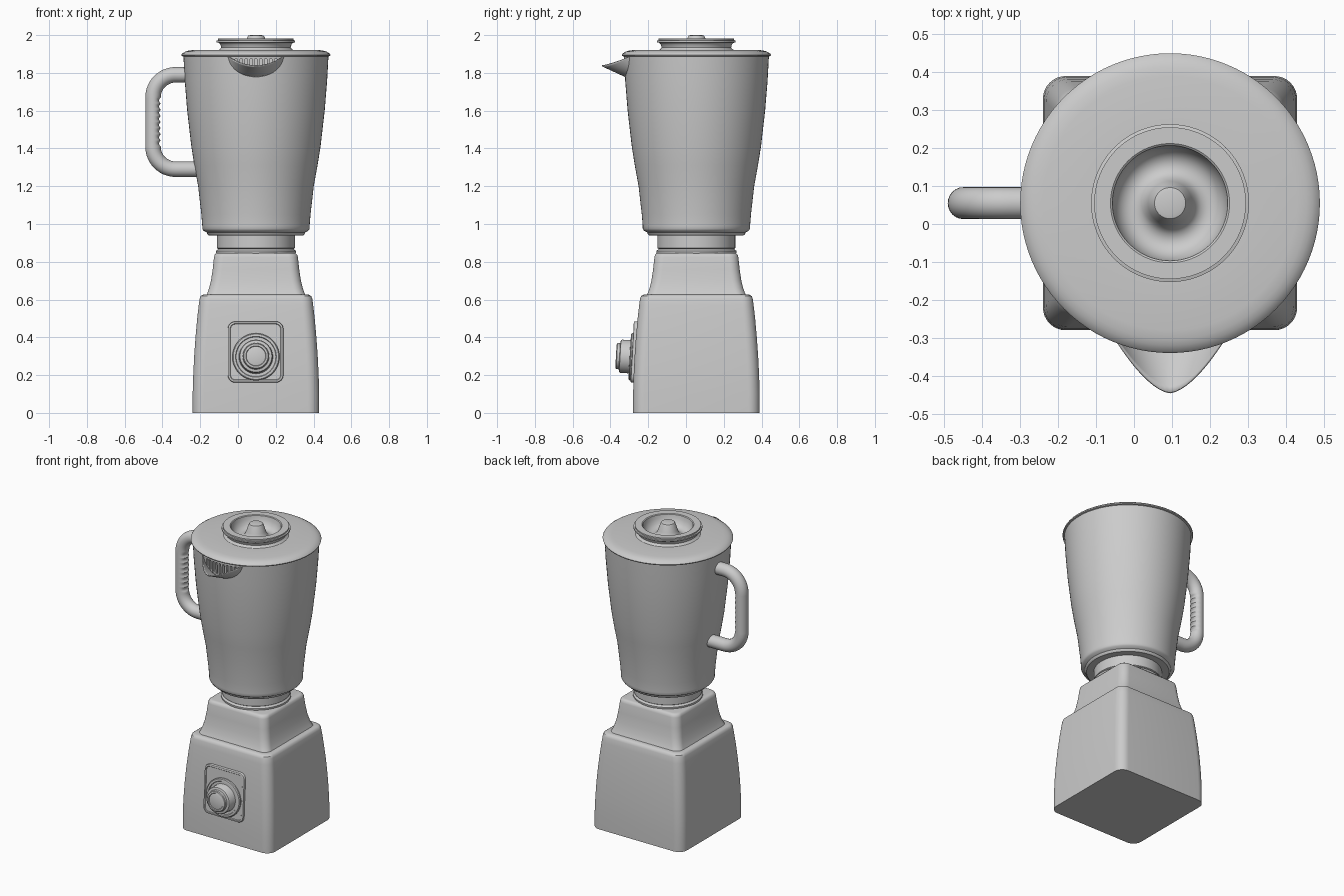
import bpy, bmesh, math
from math import sin, cos, pi, sqrt, radians
from mathutils import Matrix, Vector

if "Cube" in bpy.data.objects:
    bpy.data.objects.remove(bpy.data.objects["Cube"])

CX, CY = 0.095, 0.055          # vertical axis of the appliance


def finish(name, bm, angle=35):
    bmesh.ops.remove_doubles(bm, verts=bm.verts, dist=1e-5)
    bmesh.ops.recalc_face_normals(bm, faces=bm.faces)
    me = bpy.data.meshes.new(name)
    bm.to_mesh(me)
    bm.free()
    ob = bpy.data.objects.new(name, me)
    bpy.context.collection.objects.link(ob)
    smooth(ob, angle)
    return ob


def smooth(ob, angle=35):
    bpy.ops.object.select_all(action='DESELECT')
    ob.select_set(True)
    bpy.context.view_layer.objects.active = ob
    bpy.ops.object.shade_smooth_by_angle(angle=radians(angle))


def skin(bm, rings, closed=True, caps=True):
    """Bridge successive vertex rings with quads."""
    rings = [[bm.verts.new(p) for p in r] for r in rings]
    n = len(rings[0])
    for a, b in zip(rings, rings[1:]):
        for i in range(n if closed else n - 1):
            j = (i + 1) % n
            bm.faces.new((a[i], a[j], b[j], b[i]))
    if caps:
        bm.faces.new(rings[0])
        bm.faces.new(rings[-1])


def lathe(name, prof, n=96, loop=False, matrix=None):
    """Revolve (radius, height) points; loop closes the section for rings."""
    bm = bmesh.new()
    if loop:
        prof = prof + prof[:1]
    skin(bm, [[(max(r, 1e-7) * cos(2 * pi * i / n), max(r, 1e-7) * sin(2 * pi * i / n), z)
               for i in range(n)] for r, z in prof], caps=False)
    bmesh.ops.transform(bm, matrix=matrix or Matrix.Translation((CX, CY, 0)), verts=bm.verts)
    return finish(name, bm)


def rounded_rect(hx, hy, rad, seg=8):
    pts = []
    for k, (sx, sy) in enumerate(((1, 1), (-1, 1), (-1, -1), (1, -1))):
        for i in range(seg + 1):
            a = (k + i / seg) * pi / 2
            pts.append((sx * (hx - rad) + rad * cos(a), sy * (hy - rad) + rad * sin(a)))
    return pts


def block(name, sections):
    """Loft rounded squares given as (height, half width, corner radius)."""
    bm = bmesh.new()
    skin(bm, [[(CX + x, CY + y, z) for x, y in rounded_rect(h, h, r)] for z, h, r in sections])
    return finish(name, bm)


# motor housing: bulged lower block and flared upper pedestal
block("motor_base", [(0, .335, .06), (.1, .335, .06), (.2, .332, .06), (.3, .327, .06),
                     (.4, .32, .06), (.5, .311, .06), (.57, .303, .058), (.605, .298, .056),
                     (.618, .293, .053), (.625, .283, .048), (.627, .27, .045)])
block("pedestal", [(.62, .264, .05), (.635, .257, .05), (.66, .248, .05), (.7, .238, .05),
                   (.76, .229, .05), (.825, .222, .05), (.838, .218, .048),
                   (.845, .21, .045), (.847, .2, .04)])

# collar and coupling under the jug
lathe("coupling", [(0, .84), (.208, .84), (.212, .85), (.212, .858), (.203, .864), (.2, .868),
                   (.206, .872), (.206, .95), (0, .95)])

# jug: hollow, closed at the bottom
outer = [(.2, .94), (.25, .94), (.257, .946), (.26, .955), (.278, .965), (.284, .975),
         (.284, .99), (.289, 1.05), (.306, 1.2), (.326, 1.31), (.342, 1.41), (.364, 1.6),
         (.377, 1.76), (.384, 1.89)]
jug = lathe("jug", [(0, .94)] + outer + [(.366, 1.89), (.359, 1.76), (.346, 1.6),
                                         (.288, 1.2), (.265, .98), (0, .98)])

# strainer slots in the jug wall behind the spout
bm = bmesh.new()
for i in range(-4, 5):
    dx = i * .026
    low, high = 1.882 - .085 * sqrt(1 - (dx / .145) ** 2), 1.874
    m = Matrix.Translation((CX + dx, CY - .36, (low + high) / 2)) @ Matrix.Diagonal((.013, .14, high - low, 1))
    bmesh.ops.create_cube(bm, size=1, matrix=m)
cutter = finish("slot_cutter", bm)
cutter.hide_render = True
mod = jug.modifiers.new("slots", 'BOOLEAN')
mod.operation, mod.object, mod.solver = 'DIFFERENCE', cutter, 'EXACT'
bpy.context.view_layer.objects.active = jug
bpy.ops.object.modifier_apply(modifier="slots")
bpy.data.objects.remove(cutter)
smooth(jug)

# pouring spout: open scoop lofted from the wall to a pointed rim
bm = bmesh.new()
rows = []
for k in range(9):
    v, row = k / 8, []
    for i in range(33):
        t = sin((i / 16 - 1) * pi / 2)
        dx = .147 * t
        wall = Vector((dx, -sqrt(.374 ** 2 - dx * dx), 1.887 - .107 * sqrt(max(0, 1 - t * t))))
        rim = Vector((dx, -.5 + 3.2 * abs(dx) ** 1.6, 1.838 + .049 * t * t))
        row.append(wall.lerp(rim, v) + Vector((CX, CY, 0)))
    rows.append(row)
skin(bm, rows, closed=False, caps=False)
spout = finish("spout", bm, 50)
mod = spout.modifiers.new("thickness", 'SOLIDIFY')
mod.thickness, mod.offset = .006, 0

# lid with a bevelled rim, and the hollow cap with its central knob
lathe("lid", [(.15, 1.887), (.385, 1.887), (.393, 1.89), (.395, 1.896), (.391, 1.902), (.375, 1.912),
              (.36, 1.917), (.335, 1.921), (.2, 1.922), (.15, 1.922)], loop=True)
lathe("lid_cap", [(0, 2.0), (.03, 2.0), (.041, 1.997), (.046, 1.988), (.058, 1.95), (.068, 1.925),
                  (.082, 1.912), (.1, 1.908), (.12, 1.913), (.137, 1.93), (.148, 1.955),
                  (.152, 1.978), (.157, 1.982), (.2, 1.982), (.2, 1.973), (.208, 1.971),
                  (.208, 1.962), (.196, 1.959), (.188, 1.95), (.184, 1.935), (.19, 1.926),
                  (.205, 1.918), (.17, 1.9), (0, 1.895)])

# handle: rounded C-shaped tube with finger ripples on the inner side
XV, ZT, ZB, R = -.45, 1.79, 1.29, .12
path = [(-.255, ZT, 180)]
path += [(XV + R - R * sin(a), ZT - R + R * cos(a), 180 + math.degrees(a))
         for a in (i * pi / 24 for i in range(13))]
path += [(XV, ZT - R + (ZB - ZT + 2 * R) * i / 80, 270) for i in range(1, 80)]
path += [(XV + R - R * cos(a), ZB + R - R * sin(a), 270 + math.degrees(a))
         for a in (i * pi / 24 for i in range(13))]
path += [(-.2, ZB, 360)]
rings = []
for x, z, deg in path:
    inward = Vector((-sin(radians(deg)), 0, cos(radians(deg))))
    ripple = 0
    if deg == 270 and 1.41 < z < 1.67:
        ripple = .009 * abs(sin(pi * (z - 1.41) / .26 * 8))
    ring = []
    for i in range(24):
        a = 2 * pi * i / 24
        rad = .041 - ripple * max(0, cos(a))
        ring.append(Vector((x, CY, z)) + inward * rad * cos(a) + Vector((0, .042 * sin(a), 0)))
    rings.append(ring)
bm = bmesh.new()
skin(bm, rings)
finish("handle", bm, 40)

# control panel, tilted to follow the housing front (local +z points outwards)
tilt = Matrix.Rotation(radians(90 - 3.2), 4, 'X')
bm = bmesh.new()
skin(bm, [[(x, y, z) for x, y in rounded_rect(.147 - d, .162 - d, .04 - d)]
          for z, d in ((-.03, 0), (.009, 0), (.013, .002), (.015, .006),
                       (.015, .012), (.011, .015))])
bmesh.ops.transform(bm, matrix=Matrix.Translation((.093, -.27, .322)) @ tilt, verts=bm.verts)
finish("control_panel", bm)

# stepped rotary dial
lathe("dial", [(0, 0), (.125, 0), (.125, .016), (.12, .021), (.108, .022), (.105, .016), (.09, .016),
               (.088, .02), (.088, .067), (.084, .073), (.07, .076), (.068, .09), (.064, .094),
               (.054, .095), (.051, .09), (.045, .092), (0, .094)], n=64,
      matrix=Matrix.Translation((.095, -.276, .296)) @ tilt)
